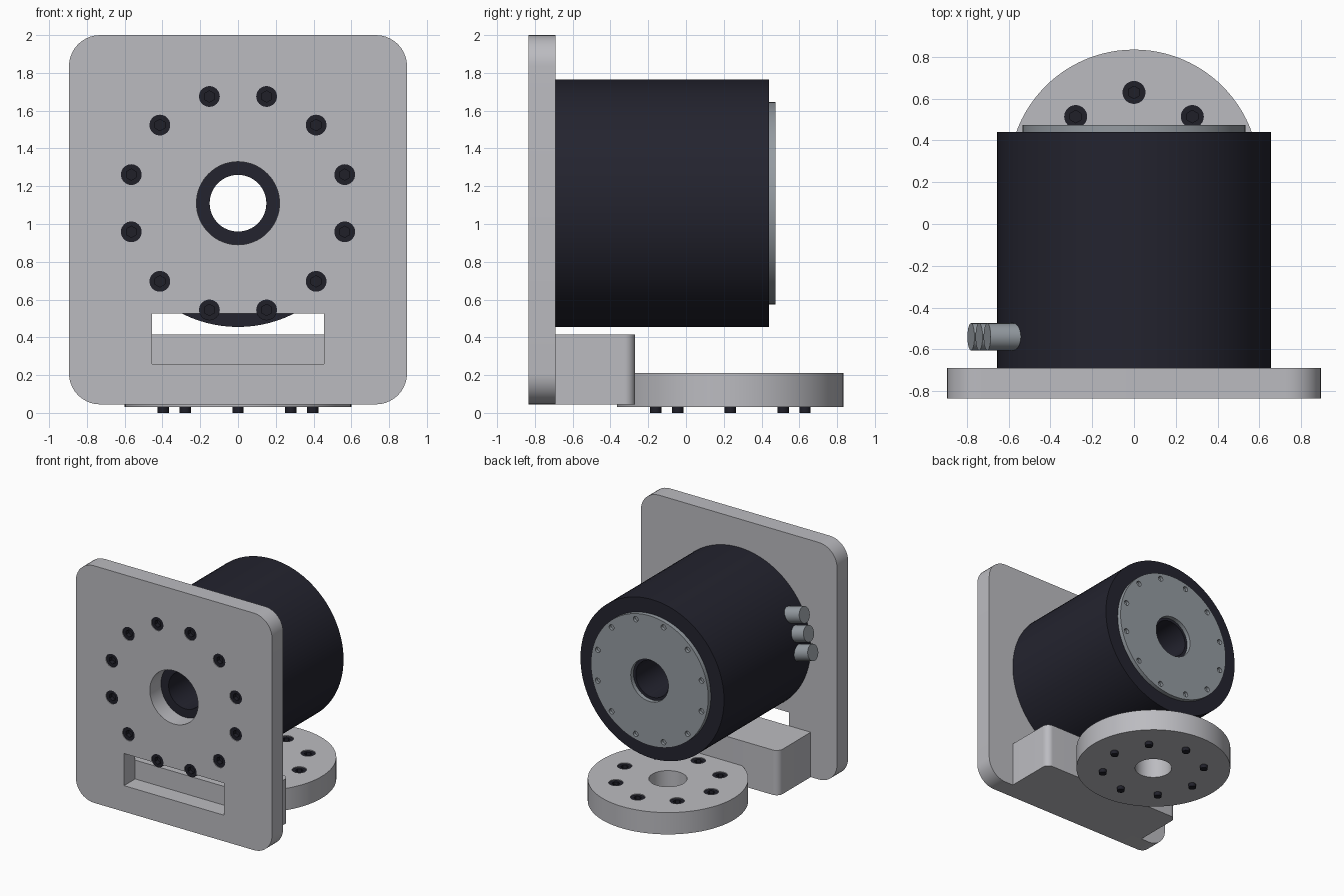
import bpy, bmesh
from math import radians, sin, cos, pi
from mathutils import Vector, Matrix

cube = bpy.data.objects.get("Cube")
if cube:
    bpy.data.objects.remove(cube, do_unlink=True)


def material(name, colour):
    m = bpy.data.materials.new(name)
    m.use_nodes = True
    m.diffuse_color = (*colour, 1)
    m.node_tree.nodes["Principled BSDF"].inputs["Base Color"].default_value = (*colour, 1)
    return m


ALUMINIUM = material("light aluminium", (0.50, 0.50, 0.53))
STEEL = material("grey steel", (0.30, 0.33, 0.36))
BLACK = material("blue black housing", (0.017, 0.017, 0.028))
BOLT = material("black bolt", (0.014, 0.014, 0.022))

AXIS_Z = 1.11                       # height of the motor axis
FRONT, BACK = -0.835, -0.69         # mounting plate faces
DISC_Y = 0.235                      # centre of the output disc


def finish(bm, name, mat=None):
    mesh = bpy.data.meshes.new(name)
    bm.to_mesh(mesh)
    bm.free()
    ob = bpy.data.objects.new(name, mesh)
    bpy.context.collection.objects.link(ob)
    if mat:
        mesh.materials.append(mat)
    return ob


def add_rod(bm, start, end, radius, sides=32):
    """Add a closed cylinder running from start to end."""
    start, end = Vector(start), Vector(end)
    way = end - start
    turn = way.to_track_quat('Z', 'Y').to_matrix().to_4x4()
    bmesh.ops.create_cone(bm, cap_ends=True, segments=sides, radius1=radius, radius2=radius,
                          depth=way.length,
                          matrix=Matrix.Translation((start + end) / 2) @ turn)


def rods(name, items, mat=None):
    bm = bmesh.new()
    for item in items:
        add_rod(bm, *item)
    return finish(bm, name, mat)


def box(name, lo, hi, mat=None, radius=0, rounded=None):
    """Box whose edges chosen by the rule 'rounded' get a fillet."""
    lo, hi = Vector(lo), Vector(hi)
    bm = bmesh.new()
    bmesh.ops.create_cube(bm, size=1, matrix=Matrix.Translation((lo + hi) / 2)
                          @ Matrix.Diagonal((*(hi - lo), 1)))
    if rounded:
        edges = [e for e in bm.edges if rounded(e.verts[0].co, e.verts[1].co)]
        bmesh.ops.bevel(bm, geom=edges, offset=radius, segments=10, affect='EDGES', profile=0.5)
    return finish(bm, name, mat)


def activate(ob):
    bpy.ops.object.select_all(action='DESELECT')
    ob.select_set(True)
    bpy.context.view_layer.objects.active = ob


def cut(ob, *cutters):
    for c in cutters:
        c.hide_render = True
        mod = ob.modifiers.new("cut", 'BOOLEAN')
        mod.operation, mod.solver, mod.object = 'DIFFERENCE', 'EXACT', c
        activate(ob)
        bpy.ops.object.modifier_apply(modifier=mod.name)
        bpy.data.objects.remove(c, do_unlink=True)


def ring(count, radius, offset=0):
    """Evenly spaced points on a circle."""
    angles = [offset + 2 * pi * i / count for i in range(count)]
    return [(radius * cos(a), radius * sin(a)) for a in angles]


plate_ring = [(x, AXIS_Z + z) for x, z in ring(12, 0.585, radians(15))]
cap_ring = [(x, AXIS_Z + z) for x, z in ring(12, 0.49, radians(15))]
disc_ring = [(x, DISC_Y + y) for x, y in ring(8, 0.395)]


def along_y(x, z, y0, y1, r, sides=32):
    return ((x, y0, z), (x, y1, z), r, sides)


def along_z(x, y, z0, z1, r, sides=32):
    return ((x, y, z0), (x, y, z1), r, sides)


# Mounting plate with bore, cable slot and bolt holes
plate = box("mounting_plate", (-0.895, FRONT, 0.045), (0.895, BACK, 2.0), ALUMINIUM, 0.165,
            lambda a, b: abs(a.y - b.y) > 0.01)
cut(plate,
    rods("bore_cutter", [along_y(0, AXIS_Z, -1, 0, 0.22, 64)]),
    box("slot_cutter", (-0.455, -1, 0.26), (0.455, -0.5, 0.525)),
    rods("bolt_cutter", [along_y(x, z, -1, BACK - 0.02, 0.055) for x, z in plate_ring]))

# Foot block behind the plate, rounded on its rear upright edges
foot = box("foot_block", (-0.655, BACK, 0.045), (0.655, -0.27, 0.415), ALUMINIUM, 0.055,
           lambda a, b: abs(a.z - b.z) > 0.01 and a.y > -0.5)

# Motor housing with a through bore
housing = rods("motor_housing", [along_y(0, AXIS_Z, BACK, 0.44, 0.655, 96)], BLACK)
cut(housing, rods("housing_cutter", [along_y(0, AXIS_Z, -1, 1, 0.15, 64)]))

# Rear cap with its bore and ring of small holes
cap = rods("rear_cap", [along_y(0, AXIS_Z, 0.44, 0.475, 0.535, 96)], STEEL)
cut(cap,
    rods("cap_bore_cutter", [along_y(0, AXIS_Z, 0.3, 1, 0.172, 64)]),
    rods("cap_hole_cutter", [along_y(x, z, 0.45, 0.6, 0.022, 20) for x, z in cap_ring]))

# Output disc under the motor
disc = rods("output_disc", [along_z(0, DISC_Y, 0.03, 0.21, 0.6, 96)], ALUMINIUM)
cut(disc,
    rods("disc_bore_cutter", [along_z(0, DISC_Y, -1, 1, 0.143, 48)]),
    rods("disc_bolt_cutter", [along_z(x, y, 0.1, 0.4, 0.055) for x, y in disc_ring]))

# Plate bolts with hexagon sockets
plate_bolts = rods("plate_bolts",
                   [along_y(x, z, FRONT + 0.006, BACK - 0.02, 0.055) for x, z in plate_ring], BOLT)
cut(plate_bolts, rods("plate_socket_cutter",
                      [along_y(x, z, -1, FRONT + 0.04, 0.03, 6) for x, z in plate_ring]))

# Disc bolts: heads in the top, shanks reaching below
disc_heads = rods("disc_bolt_heads",
                  [along_z(x, y, 0.1, 0.204, 0.055) for x, y in disc_ring], BOLT)
cut(disc_heads, rods("disc_socket_cutter",
                     [along_z(x, y, 0.17, 0.4, 0.03, 6) for x, y in disc_ring]))
disc_shanks = rods("disc_bolt_shanks",
                   [along_z(x, y, 0, 0.11, 0.03, 20) for x, y in disc_ring], BOLT)

# Three parallel cable connectors on the right side of the housing
tilt = radians(15)
outward = Vector((-cos(tilt), 0, sin(tilt)))
tangent = Vector((sin(tilt), 0, cos(tilt)))
hub = Vector((0, -0.54, AXIS_Z))
connectors = rods("cable_connectors",
                  [(hub + tangent * s + outward * 0.6, hub + tangent * s + outward * 0.768, 0.065)
                   for s in (-0.15, 0, 0.15)], STEEL)

for ob in (plate, foot, housing, cap, disc, plate_bolts, disc_heads, disc_shanks, connectors):
    activate(ob)
    bpy.ops.object.shade_smooth_by_angle(angle=radians(30))
